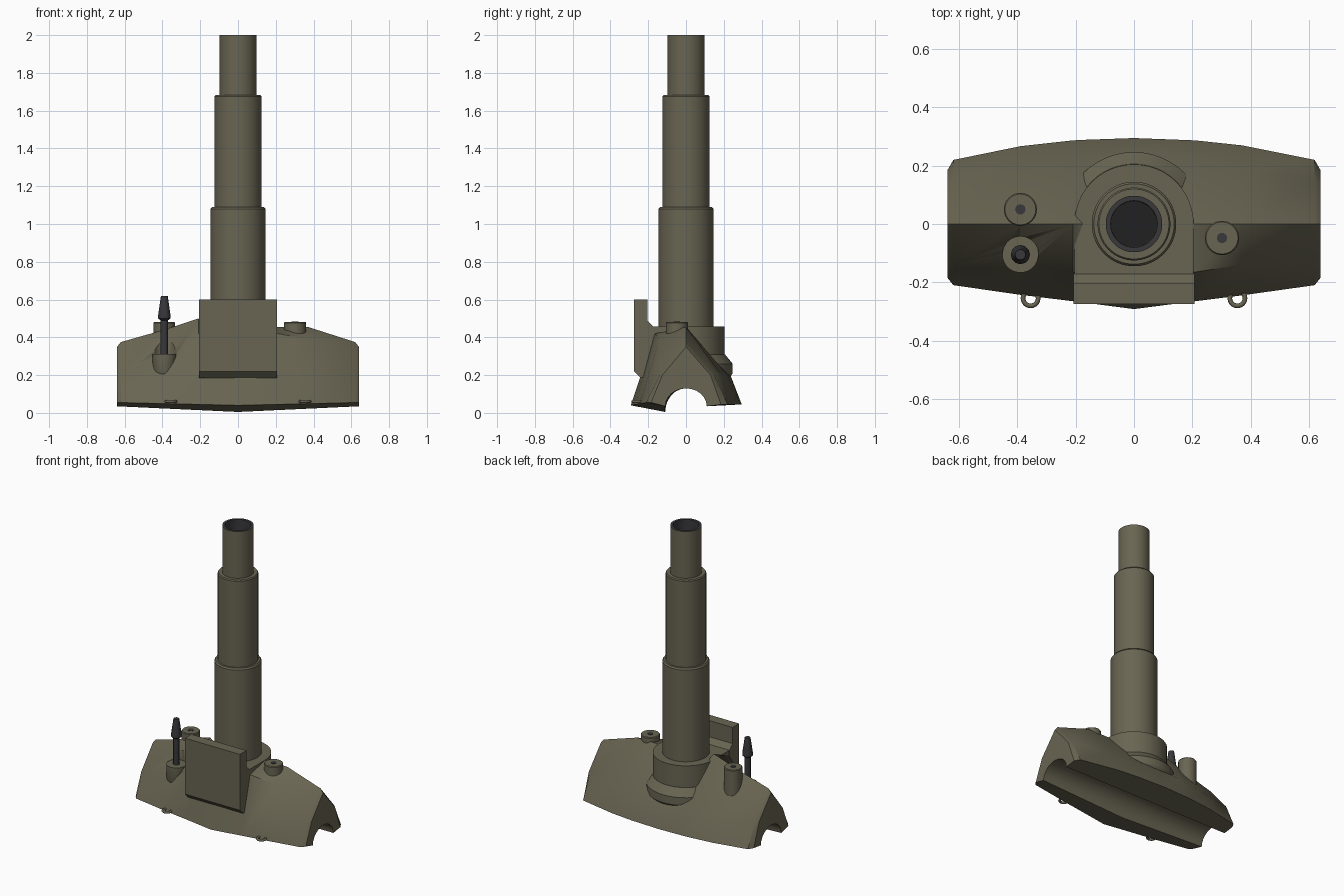
import bpy, bmesh, math
from mathutils import Matrix, Vector

cube = bpy.data.objects.get("Cube")
if cube:
    bpy.data.objects.remove(cube, do_unlink=True)


def material(name, rgb):
    m = bpy.data.materials.new(name)
    m.use_nodes = True
    m.diffuse_color = (*rgb, 1)
    m.node_tree.nodes["Principled BSDF"].inputs["Base Color"].default_value = (*rgb, 1)
    return m


olive = material("olive paint", (0.14, 0.13, 0.085))
gunmetal = material("dark gunmetal", (0.04, 0.04, 0.044))
black = material("bore black", (0.015, 0.015, 0.016))


def finish(name, bm, mats, angle=30):
    bmesh.ops.recalc_face_normals(bm, faces=bm.faces)
    me = bpy.data.meshes.new(name)
    bm.to_mesh(me)
    bm.free()
    ob = bpy.data.objects.new(name, me)
    bpy.context.collection.objects.link(ob)
    for m in mats:
        me.materials.append(m)
    bpy.ops.object.select_all(action='DESELECT')
    ob.select_set(True)
    bpy.context.view_layer.objects.active = ob
    bpy.ops.object.shade_smooth_by_angle(angle=math.radians(angle))
    return ob


def loft(name, rings, mats, angle=30):
    """Skin a list of equal closed rings and cap both ends."""
    bm = bmesh.new()
    vs = [[bm.verts.new(p) for p in ring] for ring in rings]
    n = len(vs[0])
    for a, b in zip(vs, vs[1:]):
        for i in range(n):
            j = (i + 1) % n
            bm.faces.new((a[i], a[j], b[j], b[i]))
    bm.faces.new(vs[0])
    bm.faces.new(vs[-1])
    return finish(name, bm, mats, angle)


def lathe(name, profile, mats, x=0, y=0, sides=48, angle=30):
    """Stack circles given as (radius, height)."""
    rings = [[(x + r * math.cos(t * math.tau / sides), y + r * math.sin(t * math.tau / sides), z)
              for t in range(sides)] for r, z in profile]
    return loft(name, rings, mats, angle)


def extrude_x(name, outline, half, mats):
    return loft(name, [[(x, y, z) for y, z in outline] for x in (-half, half)], mats)


# Armoured shield: cross-sections along x, with a half-round channel underneath
# x, front foot, knee y, knee z, ridge z, back knee y, back knee z, back foot
stations = [
    (-0.64, -0.185, -0.125, 0.20, 0.35, 0.13, 0.20, 0.185),
    (-0.62, -0.21, -0.14, 0.20, 0.375, 0.15, 0.20, 0.22),
    (-0.39, -0.243, -0.165, 0.20, 0.44, 0.19, 0.20, 0.267),
    (-0.21, -0.265, -0.165, 0.42, 0.50, 0.22, 0.20, 0.287),
    (-0.17, -0.27, -0.165, 0.42, 0.45, 0.225, 0.20, 0.289),
    (0.0, -0.292, -0.165, 0.42, 0.45, 0.235, 0.20, 0.295),
    (0.21, -0.265, -0.165, 0.42, 0.455, 0.22, 0.20, 0.287),
    (0.37, -0.245, -0.14, 0.39, 0.455, 0.19, 0.20, 0.27),
    (0.62, -0.21, -0.14, 0.20, 0.375, 0.15, 0.20, 0.22),
    (0.64, -0.185, -0.125, 0.20, 0.35, 0.13, 0.20, 0.185),
]
rings = []
for x, ff, ky, kz, rz, by, bz, bf in stations:
    drop = 0.03 * (1 - abs(x) / 0.64)
    ring = [(x, ff, 0.055 - drop / 2), (x, ky, kz), (x, 0, rz), (x, by, bz), (x, bf, 0.045)]
    for k in range(13):
        a = math.pi * k / 12
        y = 0.11 * math.cos(a)
        foot = 0.035 - (drop if y < 0 else 0)
        ring.append((x, y, foot + (0.13 - foot) * math.sin(a)))
    rings.append(ring)
shield = loft("gun_shield", rings, [olive], 35)

# Scoop above the machine gun socket
scoop = lathe("scoop_cutter", [(0.062, 0.31), (0.062, 0.7)], [olive], -0.39, -0.105)
scoop.hide_render = True
scoop.hide_viewport = True
cut = shield.modifiers.new("scoop", 'BOOLEAN')
cut.operation = 'DIFFERENCE'
cut.solver = 'EXACT'
cut.object = scoop

# Front plate with its sloping rear step
extrude_x("front_plate", [(-0.275, 0.6), (-0.205, 0.6), (-0.205, 0.49), (-0.17, 0.455),
                          (-0.17, 0.2), (-0.24, 0.185), (-0.275, 0.22)], 0.207, [olive])

# Barrel housing: straight front, round back
arc = [(0.205 * math.cos(math.pi * k / 24), 0.205 * math.sin(math.pi * k / 24)) for k in range(25)]
plan = arc + [(-0.205, -0.18), (0.205, -0.18)]
loft("barrel_housing", [[(x, y, z) for x, y in plan] for z in (0.2, 0.457)], [olive])
lathe("housing_skirt", [(0.15, 0.13), (0.235, 0.19), (0.247, 0.21), (0.247, 0.26), (0.206, 0.31)], [olive])

# Stepped main barrel with a hollow muzzle
barrel = lathe("main_barrel", [(0.145, 0.44), (0.145, 1.08), (0.138, 1.09), (0.125, 1.09),
                               (0.125, 1.675), (0.12, 1.682), (0.097, 1.682), (0.097, 2.0),
                               (0.08, 2.0), (0.078, 1.6)], [olive, gunmetal, black], sides=64)
for f in barrel.data.polygons:
    c = f.center
    if c.z > 1.7 and math.hypot(c.x, c.y) < 0.096:
        f.material_index = 1
    if abs(c.z - 1.6) < 0.001:
        f.material_index = 2

# Round caps on the shield
for name, x, y, r, low in (("right_cap", -0.39, 0.05, 0.057, 0.22),
                           ("left_cap", 0.302, -0.048, 0.059, 0.4)):
    lathe(name, [(r, low), (r, 0.477), (r - 0.004, 0.482)], [olive], x, y, 24)
    lathe(name + "_hole", [(0.018, 0.48), (0.018, 0.485)], [gunmetal], x, y, 10)

# Machine gun in its socket
lathe("gun_socket", [(0.03, 0.17), (0.05, 0.19), (0.062, 0.22), (0.062, 0.312)], [olive], -0.39, -0.105)
lathe("machine_gun", [(0.02, 0.3), (0.02, 0.49), (0.033, 0.5), (0.033, 0.515), (0.018, 0.62)],
      [gunmetal], -0.39, -0.105, 12)

# Lifting loops along the front foot
for side, x in (("right", -0.355), ("left", 0.355)):
    bpy.ops.mesh.primitive_torus_add(location=(x, -0.255, 0.06), major_radius=0.026, minor_radius=0.008,
                                     major_segments=24, minor_segments=8)
    loop = bpy.context.object
    loop.name = side + "_lifting_loop"
    loop.data.materials.append(olive)
    bpy.ops.object.shade_smooth()
